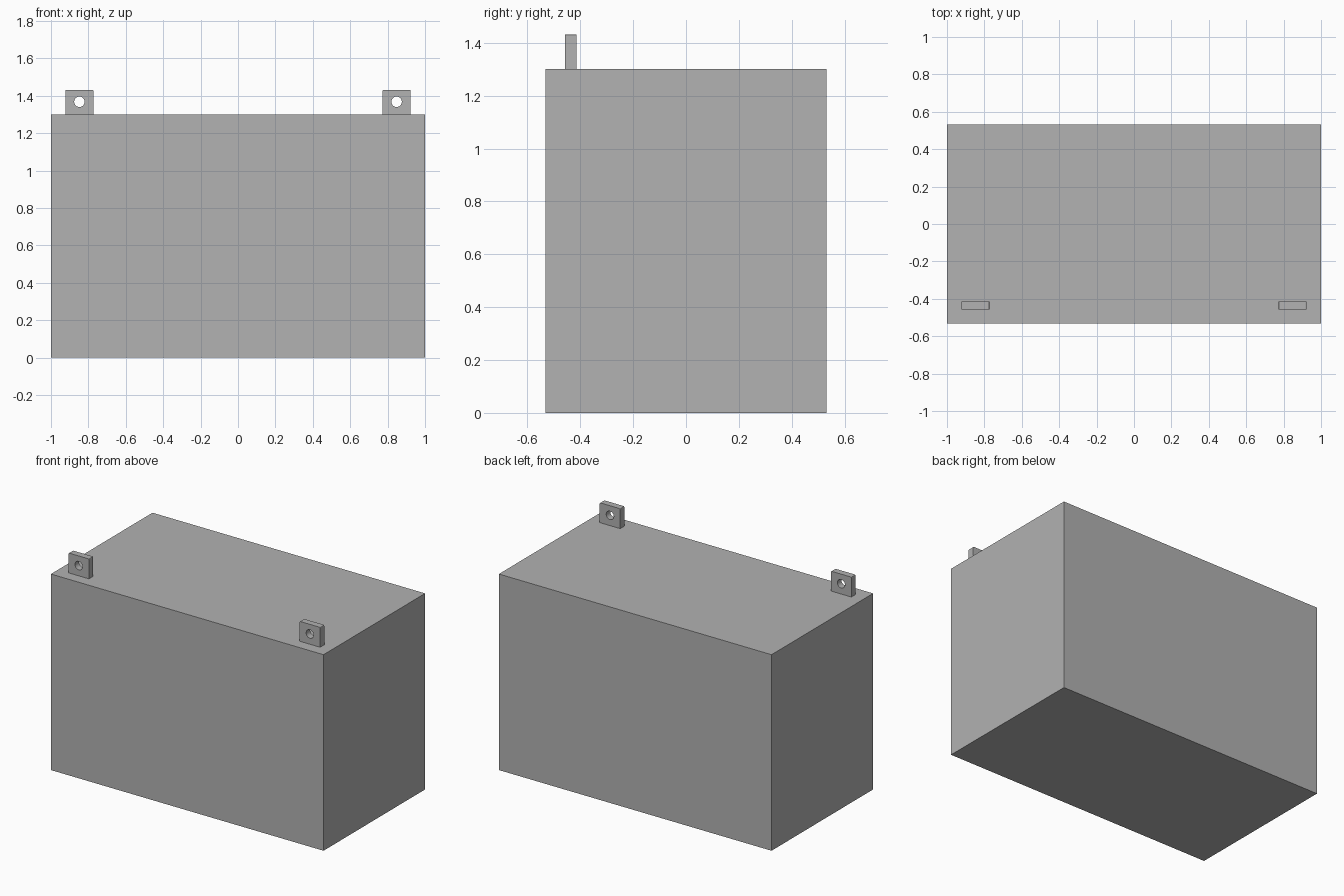
import bpy
import bmesh
from mathutils import Matrix, Vector

default = bpy.data.objects.get("Cube")
if default:
    bpy.data.objects.remove(default, do_unlink=True)

# Single grey material
grey = bpy.data.materials.new("grey")
grey.use_nodes = True
colour = (0.445, 0.445, 0.445, 1)
grey.diffuse_color = colour
grey.node_tree.nodes["Principled BSDF"].inputs["Base Color"].default_value = colour


def make_object(name, bm):
    mesh = bpy.data.meshes.new(name)
    bm.to_mesh(mesh)
    bm.free()
    mesh.materials.append(grey)
    obj = bpy.data.objects.new(name, mesh)
    bpy.context.collection.objects.link(obj)
    return obj


def box(size, centre):
    bm = bmesh.new()
    bmesh.ops.create_cube(bm, size=1)
    bmesh.ops.scale(bm, vec=Vector(size), verts=bm.verts)
    bmesh.ops.translate(bm, vec=Vector(centre), verts=bm.verts)
    return bm


def terminal(name, x):
    # Upright tab with slightly softened upper corners
    bm = box((0.15, 0.043, 0.132), (x, -0.436, 1.366))
    top = max(v.co.z for v in bm.verts)
    corners = [e for e in bm.edges
               if all(v.co.z > top - 0.001 for v in e.verts)
               and abs(e.verts[0].co.x - e.verts[1].co.x) < 0.001]
    bmesh.ops.bevel(bm, geom=corners, offset=0.006, segments=2,
                    profile=0.5, affect='EDGES')
    tab = make_object(name, bm)

    # Bolt hole, cut front to back
    bm = bmesh.new()
    bmesh.ops.create_cone(bm, cap_ends=True, segments=32, radius1=0.028,
                          radius2=0.028, depth=0.2,
                          matrix=Matrix.Translation((x, -0.436, 1.368))
                          @ Matrix.Rotation(1.5708, 4, 'X'))
    cutter = make_object(name + "_hole_cutter", bm)
    cut = tab.modifiers.new("bolt_hole", 'BOOLEAN')
    cut.operation = 'DIFFERENCE'
    cut.solver = 'EXACT'
    cut.object = cutter

    # Bake the cut and discard the cutter
    graph = bpy.context.evaluated_depsgraph_get()
    mesh = bpy.data.meshes.new_from_object(tab.evaluated_get(graph))
    tab.modifiers.clear()
    tab.data = mesh
    bpy.data.objects.remove(cutter, do_unlink=True)


# Battery case
make_object("case", box((2, 1.064, 1.3), (0, 0, 0.65)))

# Pair of terminals along the front edge
for side, sign in (("left", 1), ("right", -1)):
    terminal(side + "_terminal", sign * 0.848)
